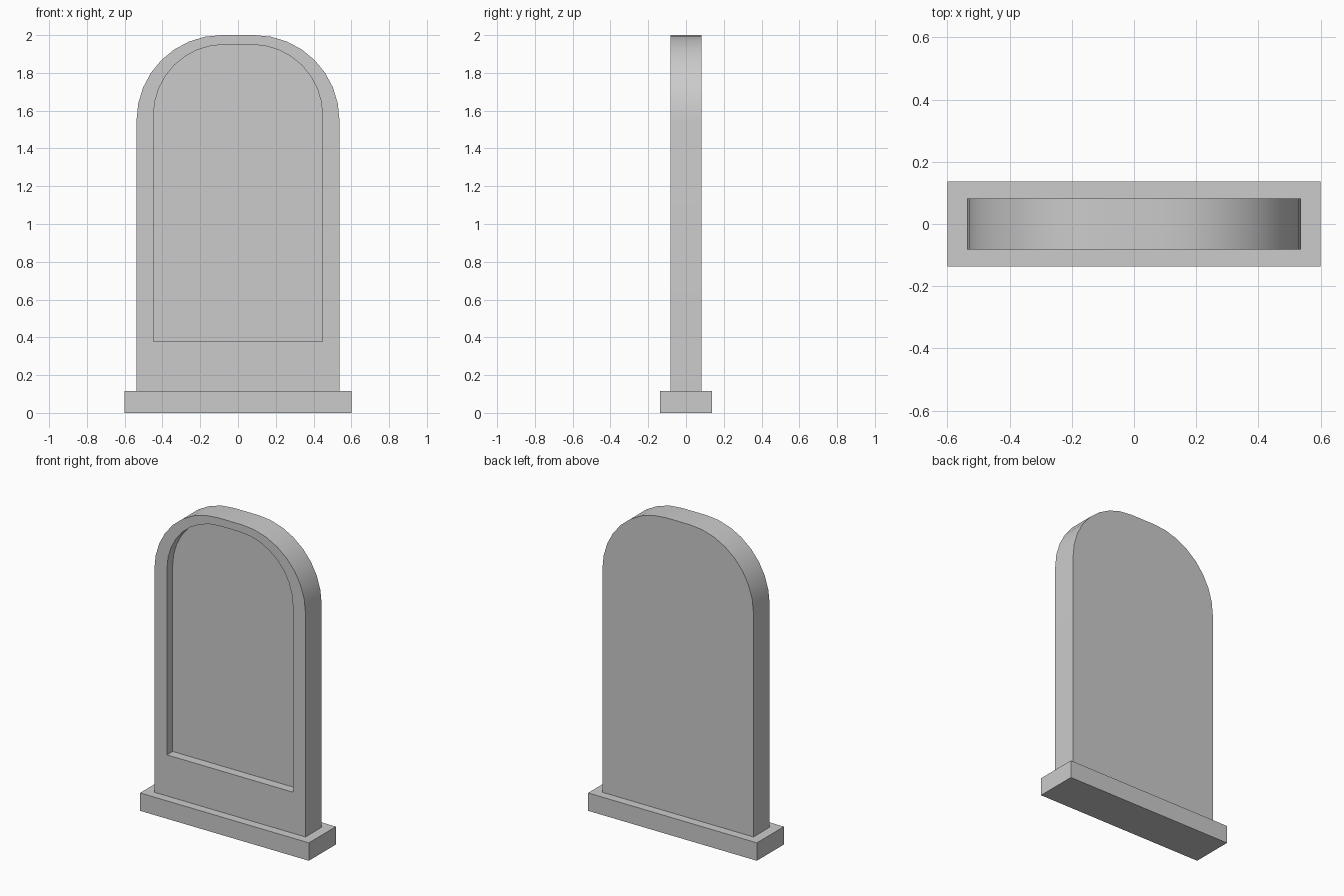
import bpy, bmesh
from math import sin, cos, pi

if "Cube" in bpy.data.objects:
    bpy.data.objects.remove(bpy.data.objects["Cube"])

BASE_TOP = 0.115
HALF_W, TOP, RADIUS, SEGS = 0.537, 2.0, 0.45, 8
HALF_D, RECESS = 0.082, 0.058


def finish(name, bm):
    bmesh.ops.recalc_face_normals(bm, faces=bm.faces)
    mesh = bpy.data.meshes.new(name)
    bm.to_mesh(mesh)
    bm.free()
    ob = bpy.data.objects.new(name, mesh)
    bpy.context.collection.objects.link(ob)
    return ob


# Plinth
bm = bmesh.new()
bmesh.ops.create_cube(bm, size=1)
for v in bm.verts:
    v.co.x *= 1.2
    v.co.y *= 0.274
    v.co.z = (v.co.z + 0.5) * BASE_TOP
finish("plinth", bm)

# Round-shouldered outline in x, z, mirrored across x = 0
right = [(HALF_W, BASE_TOP)]
for i in range(SEGS + 1):
    a = i / SEGS * pi / 2
    right.append((HALF_W - RADIUS + RADIUS * cos(a), TOP - RADIUS + RADIUS * sin(a)))
outer = right + [(-x, z) for x, z in reversed(right)]

# Panel outline: the same shape scaled down
s = 0.8335
inner = [(x * s, 0.379 + (z - BASE_TOP) * s) for x, z in outer]

# Headstone slab with a recessed front panel
bm = bmesh.new()


def loop(points, y):
    return [bm.verts.new((x, y, z)) for x, z in points]


loops = [loop(outer, HALF_D), loop(outer, -HALF_D),
         loop(inner, -HALF_D), loop(inner, -HALF_D + RECESS)]
bm.faces.new(loops[0])
bm.faces.new(loops[-1])
n = len(outer)
for a, b in zip(loops, loops[1:]):
    for i in range(n):
        j = (i + 1) % n
        bm.faces.new((a[i], a[j], b[j], b[i]))
slab = finish("headstone_slab", bm)

bpy.context.view_layer.objects.active = slab
slab.select_set(True)
bpy.ops.object.shade_smooth_by_angle()
